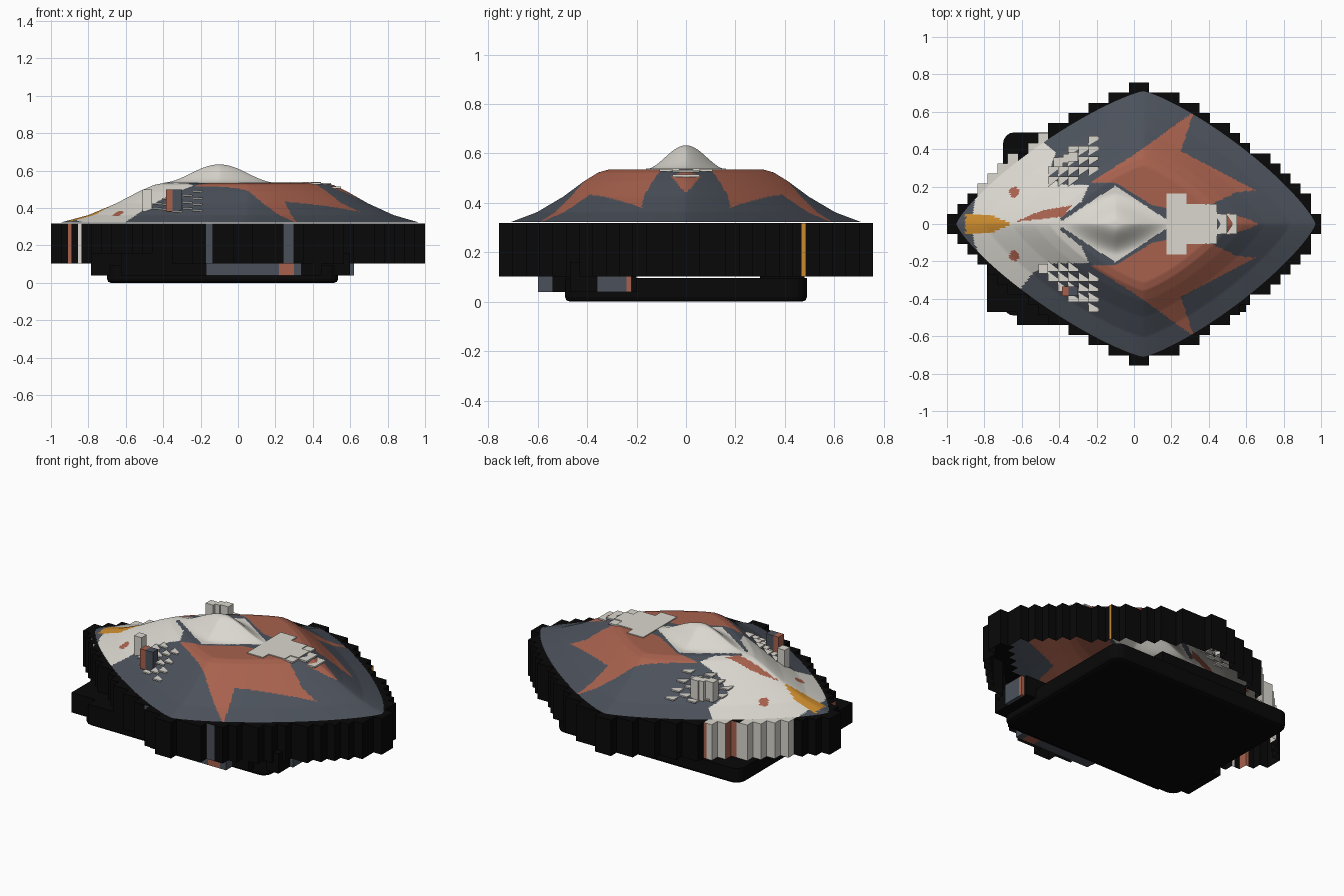
import bpy, bmesh, math

if "Cube" in bpy.data.objects:
    bpy.data.objects.remove(bpy.data.objects["Cube"])

def material(name, rgb):
    m = bpy.data.materials.new(name)
    m.diffuse_color = (*rgb, 1)
    m.use_nodes = True
    m.node_tree.nodes["Principled BSDF"].inputs["Base Color"].default_value = m.diffuse_color
    return m

MATS = [material("slate", (.071, .083, .105)),
        material("terracotta", (.39, .12, .075)),
        material("off white", (.70, .68, .62)),
        material("gold", (.60, .26, .027)),
        material("black", (.0025, .0025, .0025))]
SLATE, TERRA, WHITE, GOLD, BLACK = range(5)
CX, P = 0.05, 1.25

def finish(bm, name):
    me = bpy.data.meshes.new(name)
    bm.to_mesh(me)
    bm.free()
    for m in MATS:
        me.materials.append(m)
    ob = bpy.data.objects.new(name, me)
    bpy.context.collection.objects.link(ob)
    return ob

def add_box(bm, x0, x1, y0, y1, z0, z1, mat):
    v = [bm.verts.new((x, y, z)) for z in (z0, z1)
         for x, y in ((x0, y0), (x1, y0), (x1, y1), (x0, y1))]
    for f in ((3, 2, 1, 0), (4, 5, 6, 7), (0, 1, 5, 4), (1, 2, 6, 5), (2, 3, 7, 6), (3, 0, 4, 7)):
        bm.faces.new([v[i] for i in f]).material_index = mat

def inside(poly, x, y):
    hit = False
    for (x0, y0), (x1, y1) in zip(poly, poly[1:] + poly[:1]):
        if (y0 > y) != (y1 > y) and x < (x1 - x0) * (y - y0) / (y1 - y0) + x0:
            hit = not hit
    return hit

# Rounded diamond plan: 0 at the middle, 1 on the rim
def rim_distance(x, y):
    a = 0.92 if x > CX else 1.0
    return (abs((x - CX) / a) ** P + abs(y / 0.71) ** P) ** (1 / P)

PROFILE = [(0, .535), (.44, .535), (.5, .523), (.58, .488), (.7, .425), (.85, .362), (1, .322), (9, .32)]

def bump(x, y, half, p=1.0):
    return (abs((x + .1) / .31) ** p + abs(y / half) ** p) ** (1 / p)

def height(x, y):
    s = rim_distance(x, y)
    for (s0, z0), (s1, z1) in zip(PROFILE, PROFILE[1:]):
        if s <= s1:
            z = z0 + (z1 - z0) * (s - s0) / (s1 - s0)
            break
    q = min(1, bump(x, y, .17, 1.3))
    return z + .098 * (math.cos(math.pi * q) + 1) / 2

# Painted regions of the shell, mirrored in y
WING = [(-.24, .22), (0, .37), (.32, .6), (.25, .39), (.65, .18), (.55, .17),
        (.4, .1), (.2, .08), (.1, .1), (-.1, .22)]
HEAD = [(-.87, -.01), (-.86, .08), (-.8, .25), (-.62, .36), (-.53, .25), (-.42, .21), (-.24, .21),
        (-.28, .12), (-.4, .03), (-.35, -.01)]
HEAD_BACK = [(-.87, -.01), (-.86, .08), (-.82, .26), (-.5, .46), (-.42, .38), (-.46, .25), (-.38, .21),
             (-.24, .21), (-.28, .12), (-.4, .03), (-.35, -.01)]
BEAK = [(-.9, -.01), (-.9, .05), (-.77, .05), (-.63, -.01)]
STREAK = [(-.64, .01), (-.5, .07), (-.33, .1), (-.38, .04)]
TAIL = [(.5, -.01), (.5, .06), (.6, .03), (.69, -.01)]

def shell_colour(x, y):
    ay = abs(y)
    if inside(BEAK, x, ay):
        return GOLD
    if bump(x, y, .205) < 1:
        return WHITE
    if math.hypot(x + .64, ay - .17) < .027 or inside(WING, x, ay) or inside(TAIL, x, ay):
        return TERRA
    if y > 0 and inside(STREAK, x, y):
        return TERRA
    return WHITE if inside(HEAD_BACK if y > 0 else HEAD, x, ay) else SLATE

# Domed shell: open sheet
RINGS, SEGS = 110, 440
bm = bmesh.new()
rows = []
for i in range(1, RINGS + 1):
    row = []
    for k in range(SEGS):
        t = 2 * math.pi * k / SEGS
        r = i / RINGS / rim_distance(CX + math.cos(t), math.sin(t))
        x, y = CX + r * math.cos(t), r * math.sin(t)
        row.append(bm.verts.new((x, y, height(x, y))))
    rows.append(row)
mid = bm.verts.new((CX, 0, height(CX, 0)))
for k in range(SEGS):
    n = (k + 1) % SEGS
    bm.faces.new((mid, rows[0][k], rows[0][n]))
    for a, b in zip(rows, rows[1:]):
        bm.faces.new((a[k], b[k], b[n], a[n]))
for f in bm.faces:
    c = f.calc_center_median()
    f.material_index = shell_colour(c.x, c.y)
    f.smooth = True
finish(bm, "domed_shell")

# Stepped skirt: outer walls and top rim of the grid cells under the shell
C, NX, NY = 0.054, 37, 14

def cell_corners(i, j):
    return [(-.999 + (i + a) * C, (j + b) * C) for a in (0, 1) for b in (0, 1)]

cells = {(i, j) for i in range(NX) for j in range(-NY, NY)
         if min(rim_distance(*p) for p in cell_corners(i, j)) < 1.0}

def wall_colour(x, y):
    if y > .12 and -.84 < x < -.46:
        return TERRA if x > -.48 or -.6 < x < -.565 else WHITE
    if y < 0:
        if -.17 < x < -.13 or .25 < x < .29:
            return SLATE
        if -.912 < x < -.888:
            return TERRA
        if -.85 < x < -.838:
            return WHITE
    if x > .4 and .46 < y < .482:
        return GOLD
    return BLACK

bm = bmesh.new()
Z0, Z1 = .102, .318
for i, j in sorted(cells):
    x0, y0 = -.999 + i * C, j * C
    x1, y1 = x0 + C, y0 + C
    for di, dj, (ax, ay), (bx, by) in ((1, 0, (x1, y0), (x1, y1)), (-1, 0, (x0, y1), (x0, y0)),
                                       (0, 1, (x1, y1), (x0, y1)), (0, -1, (x0, y0), (x1, y0))):
        if (i + di, j + dj) in cells:
            continue
        for k in range(3):  # each wall is three upright strips
            px, py, qx, qy = (a + (b - a) * t / 3 for t in (k, k + 1) for a, b in ((ax, bx), (ay, by)))
            f = bm.faces.new([bm.verts.new(p) for p in
                              ((px, py, Z0), (qx, qy, Z0), (qx, qy, Z1), (px, py, Z1))])
            f.material_index = wall_colour((px + qx) / 2, (py + qy) / 2)
    if max(rim_distance(*p) for p in cell_corners(i, j)) > .98:
        f = bm.faces.new([bm.verts.new((x, y, Z1)) for x, y in ((x0, y0), (x1, y0), (x1, y1), (x0, y1))])
        f.material_index = WHITE if wall_colour(x0 + C / 2, y0 + C / 2) == WHITE else BLACK
finish(bm, "stepped_skirt")

# Base slab with rounded corners and lower edge
bm = bmesh.new()
add_box(bm, -.70, .535, -.49, .49, 0, .095, BLACK)
up = [e for e in bm.edges if abs(e.verts[0].co.z - e.verts[1].co.z) > .05]
bmesh.ops.bevel(bm, geom=up, offset=.06, segments=4, affect='EDGES', profile=.5)
low = [e for e in bm.edges if max(v.co.z for v in e.verts) < .001]
bmesh.ops.bevel(bm, geom=low, offset=.02, segments=2, affect='EDGES', profile=.5)
for f in bm.faces:
    f.material_index = BLACK
finish(bm, "base_slab")

# Stepped ledge along the front of the base
bm = bmesh.new()
for x0, x1, y0, y1, m in ((-.785, .60, -.47, -.2, BLACK), (-.625, .45, -.54, -.47, BLACK),
                          (-.17, .22, -.6, -.54, SLATE), (.22, .3, -.6, -.54, TERRA),
                          (.3, .34, -.6, -.54, SLATE), (.6, .62, -.36, -.24, SLATE),
                          (.6, .62, -.24, -.22, TERRA)):
    add_box(bm, x0, x1, y0, y1, .04, .16, m)
finish(bm, "front_ledge")

# Hidden support between the slab and the back of the skirt
bm = bmesh.new()
add_box(bm, -.4, .2, .3, .48, .09, .16, BLACK)
finish(bm, "back_support")

# Tail plates laid on the shell as small cells
bm = bmesh.new()
for col in range(7):
    x = .2 + C * col
    n = 3 if col < 2 else 2 if col < 5 else 1
    for j in range(-n, n):
        y = C * (j + .5)
        z = height(x, y)
        add_box(bm, x - C / 2, x + C / 2, y - C / 2, y + C / 2, z - .004, z + .005, WHITE)
finish(bm, "tail_plates")

# Small step tiles on both shoulders
bm = bmesh.new()
for side in (-1, 1):
    for row in range(5):
        for col in range(5):
            if col < row - 1 or (row == 0 and col > 2) or (row == 4 and col < 4):
                continue
            x, y = -.46 + C * (col + .5), side * (.2 + C * (row + .5))
            z, h = height(x, y), C / 2
            add_box(bm, x - h, x + h, y - h, y + h, z - .004, z + .004, WHITE)
finish(bm, "shoulder_tiles")

# Raised posts on both shoulders
bm = bmesh.new()
for x0, x1, y, m in ((-.51, -.46, -.24, WHITE), (-.385, -.35, -.36, TERRA), (-.35, -.30, -.36, SLATE),
                     (-.43, -.38, .33, WHITE), (-.38, -.35, .35, WHITE), (-.35, -.30, .36, WHITE)):
    add_box(bm, x0, x1, y - .025, y + .025, .38, .50, m)
finish(bm, "shoulder_posts")
